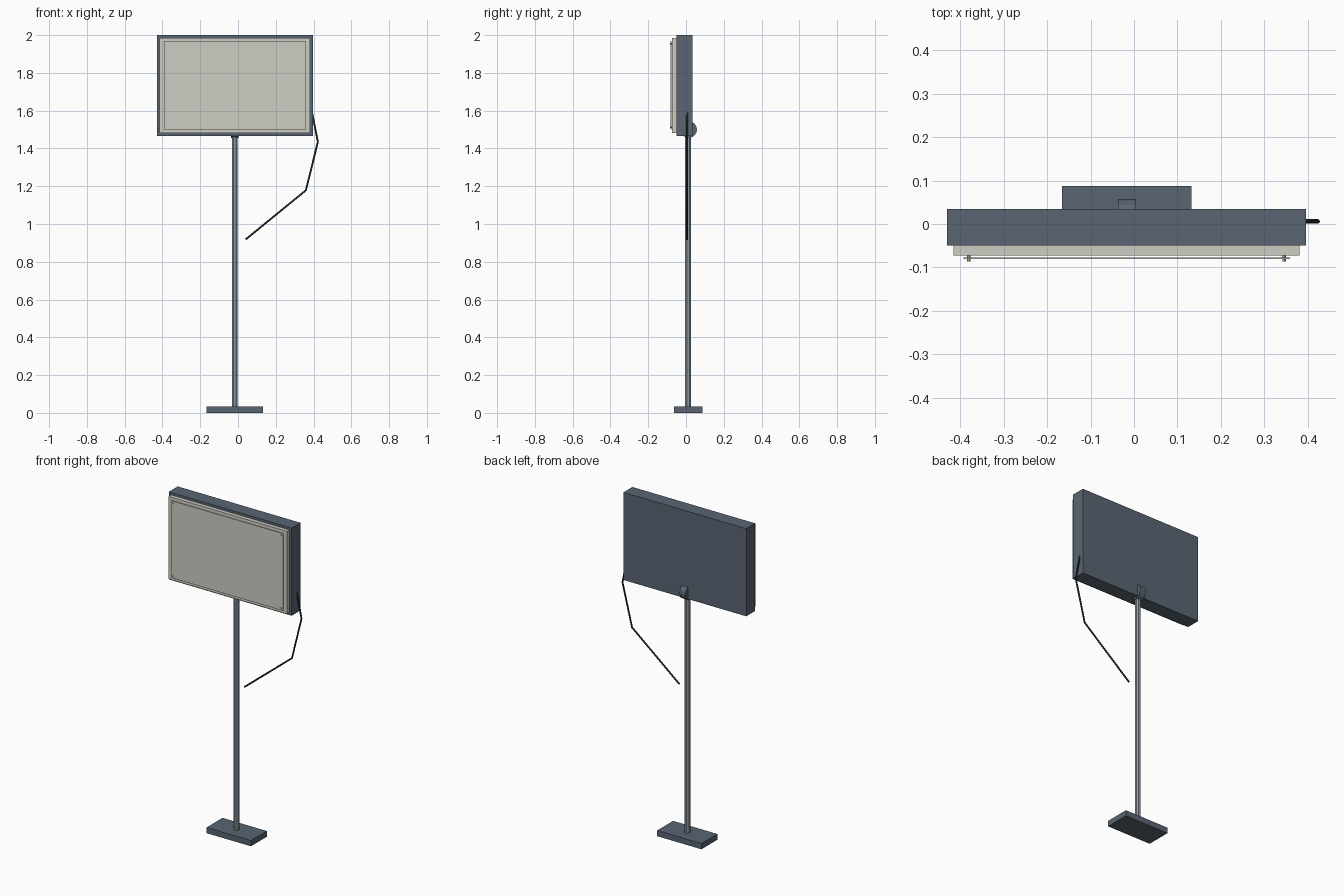
import bpy
import math
from mathutils import Vector

cube = bpy.data.objects.get("Cube")
if cube:
    bpy.data.objects.remove(cube, do_unlink=True)


def material(name, rgb):
    mat = bpy.data.materials.new(name)
    mat.use_nodes = True
    mat.diffuse_color = (*rgb, 1)
    mat.node_tree.nodes["Principled BSDF"].inputs["Base Color"].default_value = (*rgb, 1)
    return mat


slate = material("slate_metal", (0.1, 0.13, 0.17))
steel = material("grey_steel", (0.27, 0.33, 0.38))
cream = material("warm_white", (0.62, 0.61, 0.55))
black = material("black_rubber", (0.02, 0.024, 0.03))


def box(name, low, high, mat):
    low, high = Vector(low), Vector(high)
    bpy.ops.mesh.primitive_cube_add(size=1, location=(low + high) / 2)
    obj = bpy.context.object
    obj.name = name
    obj.scale = high - low
    obj.data.materials.append(mat)
    return obj


def rod(name, start, end, radius, sides, mat):
    start, end = Vector(start), Vector(end)
    axis = end - start
    bpy.ops.mesh.primitive_cylinder_add(
        vertices=sides, radius=radius, depth=axis.length, location=(start + end) / 2,
        rotation=axis.to_track_quat("Z", "Y").to_euler())
    obj = bpy.context.object
    obj.name = name
    obj.data.materials.append(mat)
    return obj


CX = -0.017   # centre line of the stand
PY = 0.011    # depth of the pole

# Stand
box("base", (CX - 0.149, -0.064, 0), (CX + 0.149, 0.088, 0.035), slate)
pole = rod("pole", (CX, PY, 0.03), (CX, PY, 1.48), 0.0165, 8, steel)
pole.rotation_euler.z = math.pi / 8
knuckle = rod("tilt_knuckle", (CX - 0.02, 0.014, 1.5), (CX + 0.02, 0.014, 1.5), 0.044, 16, slate)

# Lamp head: housing, diffuser and front sheet
box("housing", (CX - 0.413, -0.05, 1.467), (CX + 0.413, 0.035, 2), slate)
box("diffuser", (CX - 0.398, -0.073, 1.482), (CX + 0.398, -0.045, 1.985), cream)
box("front_sheet", (CX - 0.376, -0.081, 1.499), (CX + 0.376, -0.077, 1.968), cream)

# Corner screws holding the sheet off the diffuser
for side, x in (("right", CX - 0.363), ("left", CX + 0.363)):
    for level, z in (("lower", 1.512), ("upper", 1.955)):
        rod(f"{level}_{side}_screw", (x, -0.07, z), (x, -0.086, z), 0.004, 8, cream)

# Hanging power cable
curve = bpy.data.curves.new("power_cable", "CURVE")
curve.dimensions = "3D"
curve.bevel_depth = 0.005
curve.bevel_resolution = 2
curve.use_fill_caps = True
path = [(0.39, 0.006, 1.6), (0.423, 0.006, 1.435), (0.359, 0.006, 1.178), (0.04, 0.006, 0.918)]
spline = curve.splines.new("POLY")
spline.points.add(len(path) - 1)
for point, co in zip(spline.points, path):
    point.co = (*co, 1)
cable = bpy.data.objects.new("power_cable", curve)
bpy.context.collection.objects.link(cable)
curve.materials.append(black)
